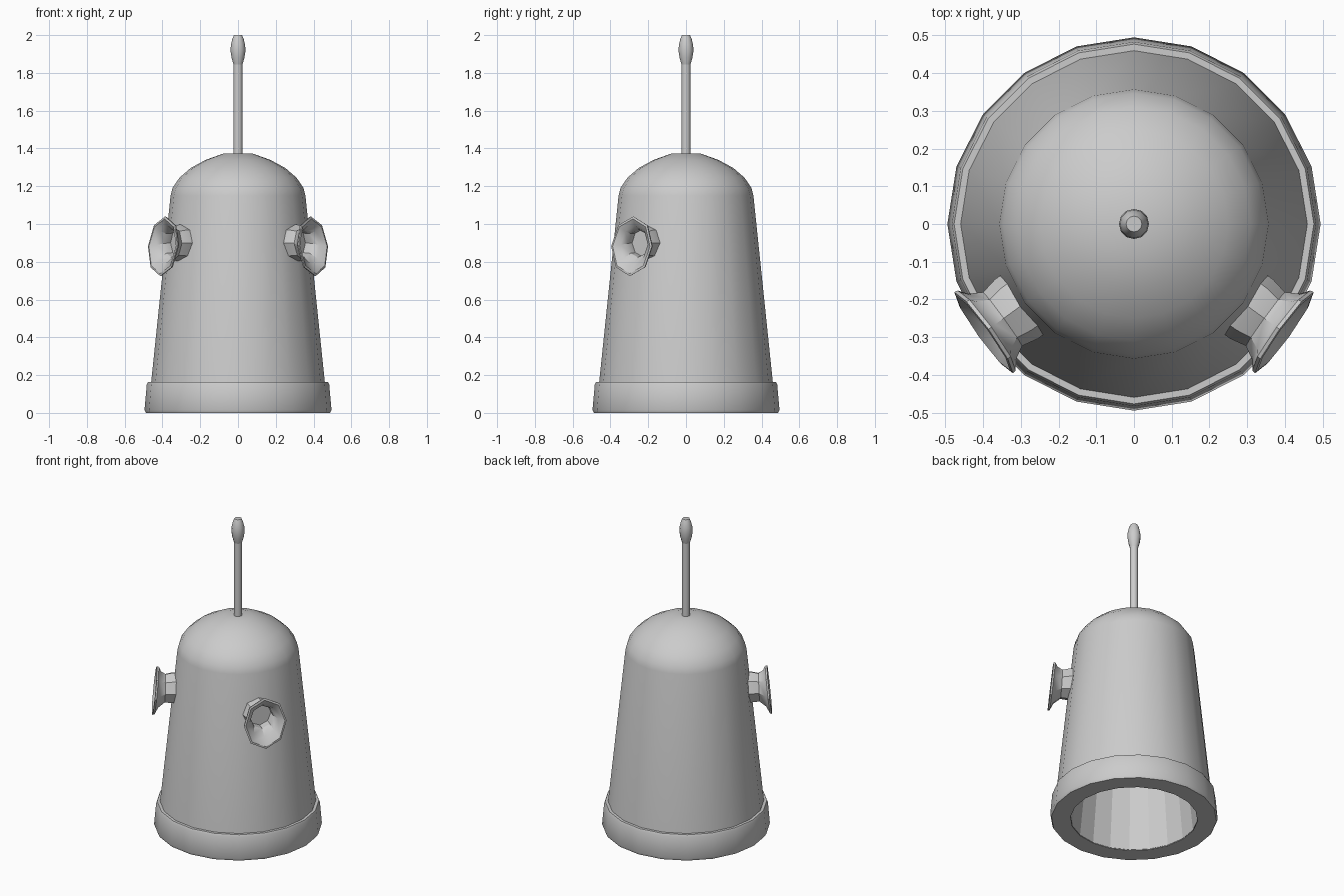
import bpy, bmesh
from math import sin, cos, pi, radians
from mathutils import Matrix, Vector

old = bpy.data.objects.get("Cube")
if old:
    bpy.data.objects.remove(old, do_unlink=True)

grey = bpy.data.materials.new("light grey")
grey.use_nodes = True
colour = (0.6, 0.6, 0.6, 1)
grey.diffuse_color = colour
grey.node_tree.nodes["Principled BSDF"].inputs["Base Color"].default_value = colour


def loft(name, rings, sides, place=Matrix(), loop=False):
    """Skin rings of (half width, half height, distance, shift, tilt) along local z."""
    bm = bmesh.new()
    rows = []
    for rx, ry, z, shift, tilt in rings:
        row = []
        for i in range(sides):
            a = 2 * pi * i / sides + pi / 2
            x, y = rx * cos(a), ry * sin(a)
            row.append(bm.verts.new(place @ Vector((x, y + shift, z - tilt * y))))
        rows.append(row)
    pairs = list(zip(rows, rows[1:]))
    if loop:
        pairs.append((rows[-1], rows[0]))
    else:
        bm.faces.new(rows[0][::-1])
        bm.faces.new(rows[-1])
    for low, high in pairs:
        for i in range(sides):
            j = (i + 1) % sides
            bm.faces.new((low[i], low[j], high[j], high[i]))
    bmesh.ops.recalc_face_normals(bm, faces=bm.faces)
    mesh = bpy.data.meshes.new(name)
    bm.to_mesh(mesh)
    bm.free()
    mesh.materials.append(grey)
    ob = bpy.data.objects.new(name, mesh)
    bpy.context.collection.objects.link(ob)
    bpy.ops.object.select_all(action='DESELECT')
    ob.select_set(True)
    bpy.context.view_layer.objects.active = ob
    bpy.ops.object.shade_smooth_by_angle(angle=radians(32))
    return ob


def turned(name, profile, sides, loop=False):
    return loft(name, [(r, r, z, 0, 0) for r, z in profile], sides, loop=loop)


# hollow bell body: cavity from its ceiling down, then the outside up to the crown
cavity = [(0.1, 1.24), (0.26, 1.13), (0.375, 0.005)]
shell = [(0.476, 0.005), (0.46, 0.16), (0.357, 1.15), (0.347, 1.19), (0.31, 1.245),
         (0.25, 1.297), (0.17, 1.34), (0.08, 1.372)]
body = turned("bell_body", cavity + shell, 20)
for face in body.data.polygons:
    c = face.center
    if c.z < 1.2 and face.normal.dot(Vector((c.x, c.y, 0))) < 0:
        face.use_smooth = False

# band round the foot
turned("foot_band", [(0.375, 0), (0.488, 0), (0.495, 0.015), (0.483, 0.15),
                     (0.477, 0.163), (0.455, 0.163)], 20, loop=True)

# antenna rod and its bulb
turned("antenna_rod", [(0.024, 1.35), (0.024, 1.85)], 12)
turned("antenna_bulb", [(0.024, 1.845), (0.034, 1.88), (0.04, 1.92),
                        (0.037, 1.95), (0.03, 1.98), (0.021, 2.0)], 12)

# flared horns on both front flanks: outside of the neck and bell, then the hollow
horn = [(0.097, 0.097, 0.36, 0.9, 0), (0.097, 0.097, 0.385, 0.9, 0),
        (0.088, 0.09, 0.43, 0.898, 0.04), (0.108, 0.118, 0.465, 0.89, 0.09),
        (0.131, 0.155, 0.482, 0.882, 0.1), (0.133, 0.158, 0.492, 0.882, 0.1),
        (0.122, 0.145, 0.494, 0.882, 0.1), (0.088, 0.1, 0.467, 0.89, 0.08),
        (0.07, 0.073, 0.43, 0.897, 0.04), (0.07, 0.073, 0.39, 0.9, 0)]
for name, side in (("left_horn", 1), ("right_horn", -1)):
    out = Vector((0.81 * side, -0.586, 0)).normalized()
    up = Vector((0, 0, 1))
    place = Matrix((up.cross(out), up, out)).transposed().to_4x4()
    loft(name, horn, 8, place)
